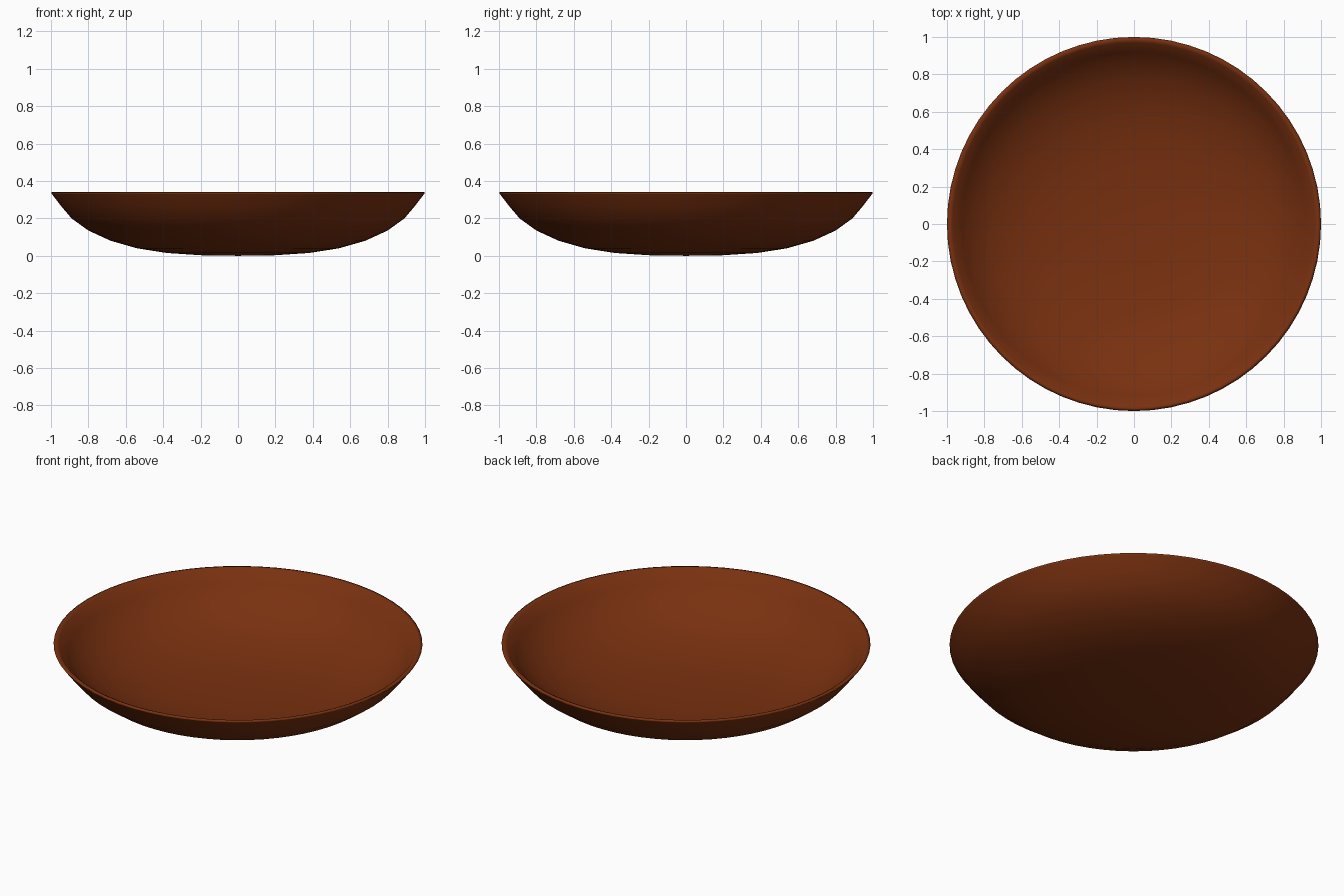
import bpy, bmesh, math

if "Cube" in bpy.data.objects:
    bpy.data.objects.remove(bpy.data.objects["Cube"])

SIDES = 64
# outer wall from centre to rim, then inner wall back to centre (radius, height)
outer = [(0, 0), (0.2, 0.003), (0.38, 0.015), (0.54, 0.04), (0.68, 0.08),
         (0.80, 0.135), (0.89, 0.20), (0.945, 0.265), (0.995, 0.33)]
rim = [(1.0, 0.338), (0.985, 0.342), (0.97, 0.335)]
inner = [(0.92, 0.275), (0.87, 0.222), (0.78, 0.16), (0.665, 0.108),
         (0.53, 0.069), (0.375, 0.044), (0.2, 0.032), (0, 0.029)]


def lathe(name, profile, sides):
    bm = bmesh.new()
    rings = []
    for r, z in profile:
        if r == 0:
            rings.append([bm.verts.new((0, 0, z))] * sides)
        else:
            rings.append([bm.verts.new((r * math.cos(2 * math.pi * i / sides),
                                        r * math.sin(2 * math.pi * i / sides), z))
                          for i in range(sides)])
    for a, b in zip(rings, rings[1:]):
        for i in range(sides):
            j = (i + 1) % sides
            bm.faces.new(list(dict.fromkeys((a[i], a[j], b[j], b[i])))).smooth = True
    bmesh.ops.recalc_face_normals(bm, faces=bm.faces)
    mesh = bpy.data.meshes.new(name)
    bm.to_mesh(mesh)
    bm.free()
    obj = bpy.data.objects.new(name, mesh)
    bpy.context.collection.objects.link(obj)
    return obj


# shallow bowl
bowl = lathe("bowl", outer + rim + inner, SIDES)
mat = bpy.data.materials.new("brown_clay")
mat.diffuse_color = (0.19, 0.03, 0.005, 1)
mat.use_nodes = True
mat.node_tree.nodes["Principled BSDF"].inputs["Base Color"].default_value = mat.diffuse_color
bowl.data.materials.append(mat)
